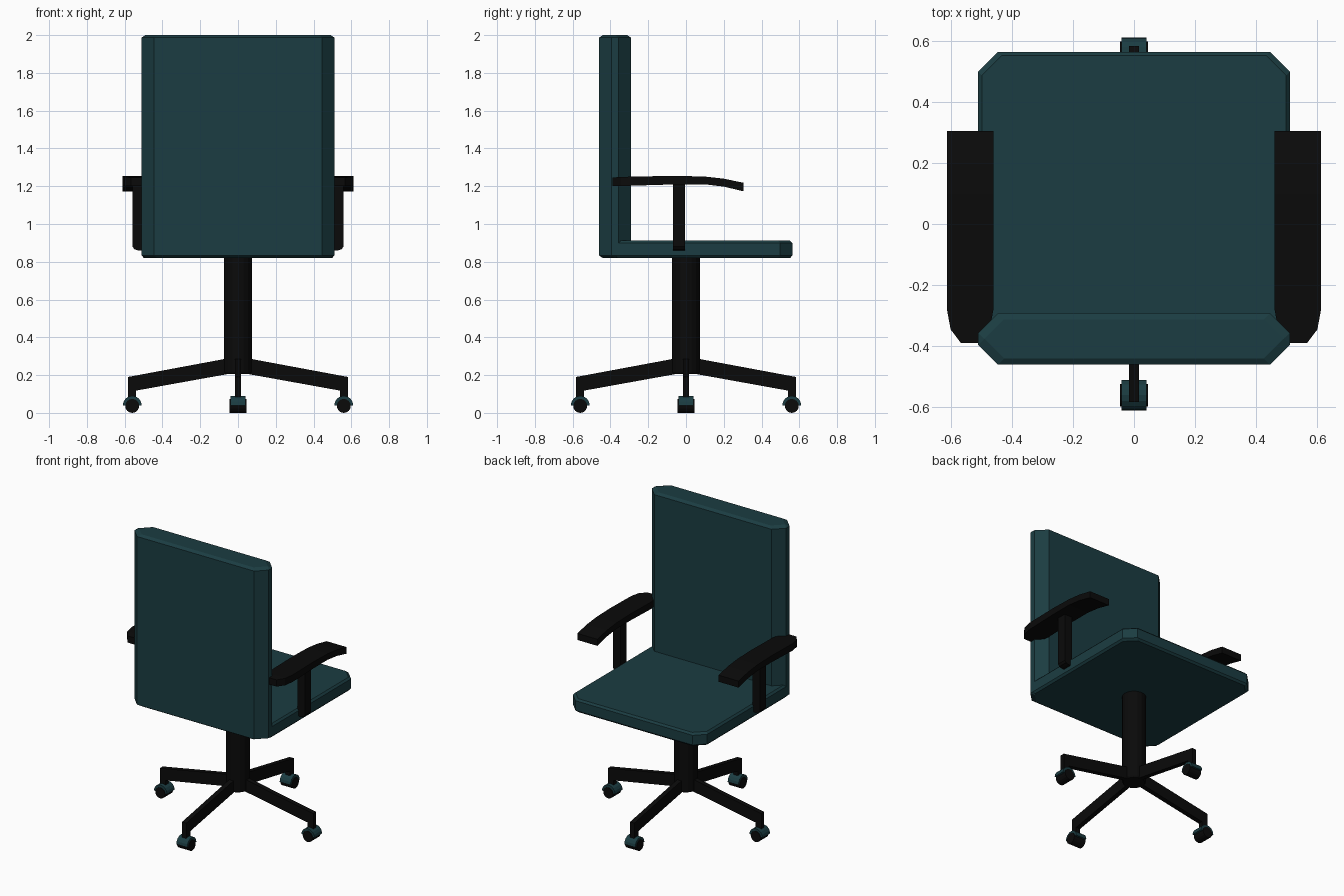
import bpy
from math import cos, sin, pi
from mathutils import Matrix

if "Cube" in bpy.data.objects:
    bpy.data.objects.remove(bpy.data.objects["Cube"])


def material(name, rgb):
    m = bpy.data.materials.new(name)
    m.diffuse_color = (*rgb, 1)
    m.use_nodes = True
    m.node_tree.nodes["Principled BSDF"].inputs["Base Color"].default_value = m.diffuse_color
    return m


TEAL = material("teal_fabric", (0.011, 0.046, 0.054))
BLACK = material("black_plastic", (0.003, 0.003, 0.003))


def loft(name, rings, mat, turn=0.0):
    """Closed solid through a list of equally sized point rings."""
    n = len(rings[0])
    verts = [p for ring in rings for p in ring]
    faces = [tuple(range(n))[::-1],
             tuple(range((len(rings) - 1) * n, len(rings) * n))]
    for r in range(len(rings) - 1):
        for i in range(n):
            j = (i + 1) % n
            faces.append((r * n + i, r * n + j, (r + 1) * n + j, (r + 1) * n + i))
    me = bpy.data.meshes.new(name)
    me.from_pydata(verts, [], faces)
    me.transform(Matrix.Rotation(turn, 4, 'Z'))
    import bmesh
    bm = bmesh.new()
    bm.from_mesh(me)
    bmesh.ops.recalc_face_normals(bm, faces=bm.faces)
    bm.to_mesh(me)
    bm.free()
    me.materials.append(mat)
    ob = bpy.data.objects.new(name, me)
    bpy.context.collection.objects.link(ob)
    return ob


def extrude_y(name, profile, y0, y1, mat, turn=0.0):
    """Extrude an x-z profile along y."""
    return loft(name, [[(x, y, z) for x, z in profile] for y in (y0, y1)], mat, turn)


def arc(cx, cz, r, n, sweep):
    steps = n if sweep >= 2 * pi else n + 1
    return [(cx + r * cos(sweep * i / n), cz + r * sin(sweep * i / n)) for i in range(steps)]


def cushion(name, y0, y1, z0, z1, c_back, inset):
    """Block with cut plan corners and a narrow bevel round top and bottom."""
    def ring(z, d):
        x, c, b = 0.51 - d, 0.065, c_back
        a, e = y0 + d, y1 - d
        return [(-x + b, a, z), (x - b, a, z), (x, a + b, z), (x, e - c, z),
                (x - c, e, z), (-x + c, e, z), (-x, e - c, z), (-x, a + b, z)]
    return loft(name, [ring(z0, inset), ring(z0 + 0.013, 0),
                       ring(z1 - 0.013, 0), ring(z1, inset)], TEAL)


# Upholstery
cushion("backrest", -0.46, -0.292, 0.82, 2.0, 0.065, 0.02)
cushion("seat", -0.40, 0.563, 0.82, 0.912, 0.03, 0.012)

# Armrest pads: y, top z, bottom z, half width
stations = [(-0.39, 1.246, 1.2, 0.03), (-0.345, 1.249, 1.201, 0.064),
            (-0.28, 1.251, 1.203, 0.076), (-0.05, 1.255, 1.21, 0.076),
            (0.1, 1.251, 1.21, 0.076), (0.2, 1.24, 1.198, 0.076),
            (0.305, 1.218, 1.173, 0.076)]
pad = loft("armrest_pads", [[(0.536 - w, y, b), (0.536 + w, y, b),
                             (0.536 + w, y, t), (0.536 - w, y, t)]
                            for y, t, b, w in stations], BLACK)
# Armrest posts
post = extrude_y("armrest_posts",
                 [(0.5, 1.23), (0.558, 1.23), (0.558, 0.88), (0.548, 0.866),
                  (0.53, 0.86), (0.5, 0.86)], -0.07, -0.005, BLACK)
for ob in (pad, post):
    ob.modifiers.new("mirror", 'MIRROR')

# Central column
loft("column", [[(x, y, z) for x, y in arc(0, 0, r, 16, 2 * pi)]
                for z, r in ((0.205, 0.068), (0.215, 0.075), (0.83, 0.075))], BLACK)

# Four legs, each with a stem and a hooded caster
for k in range(4):
    a = k * pi / 2
    extrude_y(f"leg_{k}", [(0.03, 0.293), (0.03, 0.21), (0.54, 0.118), (0.54, 0.07),
                           (0.583, 0.07), (0.583, 0.19)], -0.016, 0.016, BLACK, a)
    extrude_y(f"caster_hood_{k}", arc(0.56, 0.04, 0.05, 8, pi), -0.041, 0.041, TEAL, a)
    extrude_y(f"caster_wheel_{k}", arc(0.56, 0.037, 0.037, 16, 2 * pi),
              -0.045, 0.045, BLACK, a)
